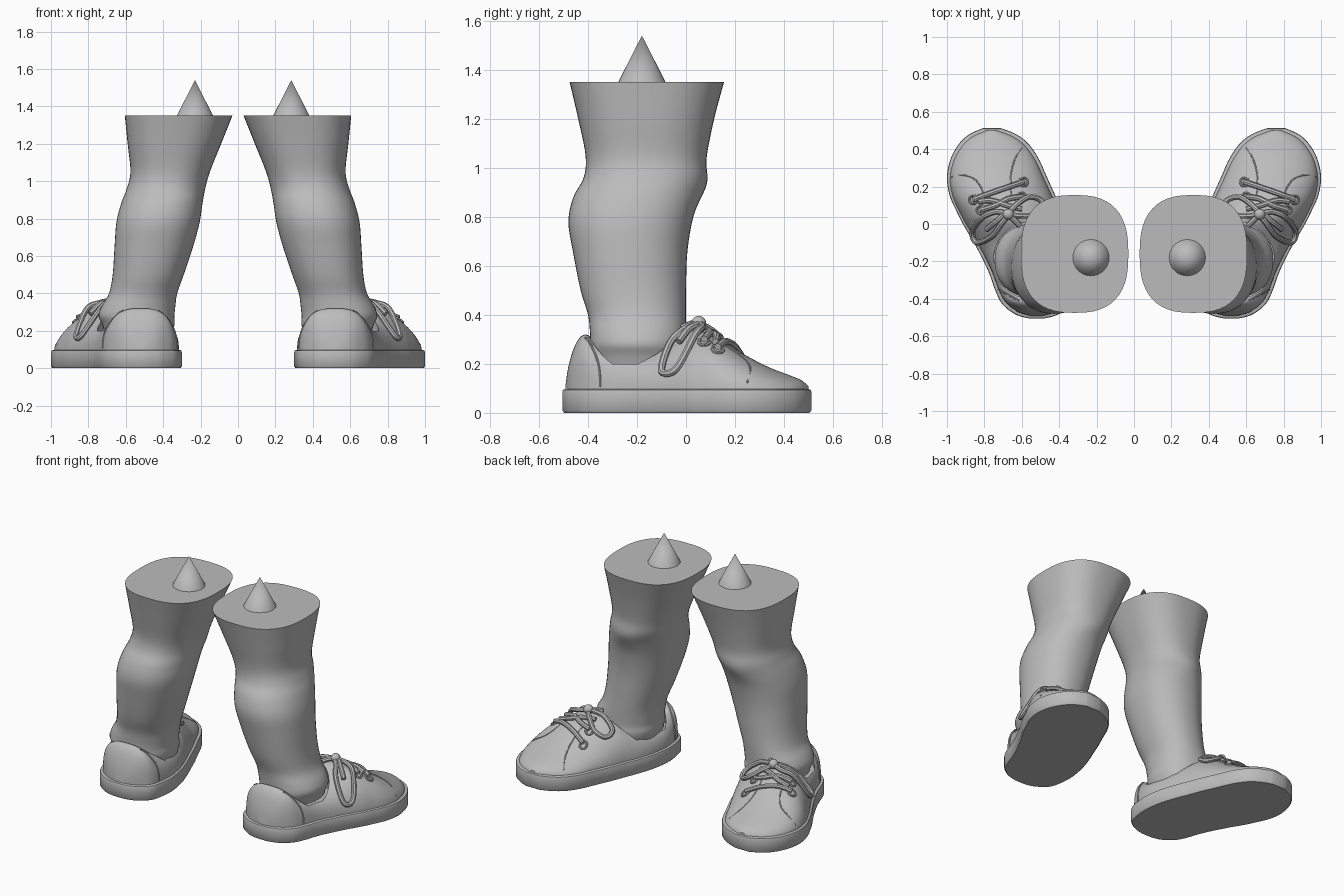
import bpy, bmesh, math
from math import sin, cos, pi, radians
from mathutils import Vector

if "Cube" in bpy.data.objects:
    bpy.data.objects.remove(bpy.data.objects["Cube"], do_unlink=True)

grey = bpy.data.materials.new("plain grey")
grey.use_nodes = True
grey.diffuse_color = (0.5, 0.5, 0.5, 1)
grey.node_tree.nodes["Principled BSDF"].inputs["Base Color"].default_value = grey.diffuse_color


def refine(rows, steps=5):
    """Smooth a table of rows with a Catmull-Rom spline."""
    rows = [Vector(r) for r in rows]
    out = []
    for i in range(len(rows) - 1):
        a, b, c = rows[max(i - 1, 0)], rows[i], rows[i + 1]
        d = rows[min(i + 2, len(rows) - 1)]
        for k in range(steps):
            t = k / steps
            out.append(b + (c - a) * (t / 2) + (a * 2 - b * 5 + c * 4 - d) * (t * t / 2)
                       + (b * 3 - a - c * 3 + d) * (t ** 3 / 2))
    return out + [rows[-1]]


def power(v, p):
    return math.copysign(abs(v) ** (2 / p), v)


def finish(ob, angle=40, mirror=True):
    """Colour, smooth and mirror a part to the other leg."""
    ob.data.materials.clear()
    ob.data.materials.append(grey)
    bpy.ops.object.select_all(action="DESELECT")
    ob.select_set(True)
    bpy.context.view_layer.objects.active = ob
    bpy.ops.object.shade_smooth_by_angle(angle=radians(angle))
    if mirror:
        ob.modifiers.new("other leg", "MIRROR").use_mirror_merge = False
    return ob


def loft(name, rings):
    """Closed solid through rings of equal point count."""
    bm = bmesh.new()
    loops = [[bm.verts.new(p) for p in ring] for ring in rings]
    n = len(loops[0])
    for a, b in zip(loops, loops[1:]):
        for i in range(n):
            j = (i + 1) % n
            bm.faces.new((a[i], a[j], b[j], b[i]))
    bm.faces.new(loops[0])
    bm.faces.new(loops[-1])
    bmesh.ops.recalc_face_normals(bm, faces=bm.faces)
    mesh = bpy.data.meshes.new(name)
    bm.to_mesh(mesh)
    bm.free()
    ob = bpy.data.objects.new(name, mesh)
    bpy.context.collection.objects.link(ob)
    return ob


def tube(name, points, radius):
    """Round cord along smoothed points."""
    points = refine(points, 6)
    curve = bpy.data.curves.new(name, "CURVE")
    curve.dimensions = "3D"
    curve.bevel_depth = radius
    curve.bevel_resolution = 2
    curve.use_fill_caps = True
    spline = curve.splines.new("POLY")
    spline.points.add(len(points) - 1)
    for sp, p in zip(spline.points, points):
        sp.co = (*p, 1)
    ob = bpy.data.objects.new(name, curve)
    bpy.context.collection.objects.link(ob)
    bpy.ops.object.select_all(action="DESELECT")
    ob.select_set(True)
    bpy.context.view_layer.objects.active = ob
    bpy.ops.object.convert(target="MESH")
    return finish(bpy.context.view_layer.objects.active)


# Legs: height, inner x, outer x, back y, front y
leg_rows = refine([
    (.15, .36, .70, -.37, -.02), (.23, .34, .725, -.385, 0), (.28, .34, .745, -.39, 0),
    (.33, .335, .73, -.392, 0), (.4, .325, .69, -.40, 0), (.5, .29, .67, -.43, 0),
    (.65, .24, .66, -.46, .005), (.78, .205, .65, -.48, .025), (.88, .19, .625, -.46, .055),
    (.96, .175, .595, -.418, .08), (1.05, .15, .575, -.41, .085), (1.2, .09, .59, -.44, .115),
    (1.35, .03, .605, -.475, .155)])
leg_rings = []
for z, x0, x1, y0, y1 in leg_rows:
    p = 2.2 + .4 * max(0, z - .9) / .45
    ring = []
    for i in range(48):
        a = 2 * pi * i / 48
        # shallow kneecap swelling on the toe side
        knee = .012 * math.exp(-((z - .92) / .06) ** 2 - ((a - pi / 2) / .35) ** 2)
        ring.append(((x0 + x1) / 2 + (x1 - x0) / 2 * power(cos(a), p),
                     (y0 + y1) / 2 + (y1 - y0) / 2 * power(sin(a), p) + knee, z))
    leg_rings.append(ring)
finish(loft("legs", leg_rings))

# Pointed pegs on the cut tops
for name, x in (("left_peg", .285), ("right_peg", -.23)):
    bpy.ops.mesh.primitive_cone_add(vertices=32, radius1=.097, radius2=0, depth=.19,
                                    location=(x, -.18, 1.445))
    peg = bpy.context.object
    peg.name = name
    finish(peg, mirror=False)

# Shoe stations from heel to toe: y, inner x, outer x, ridge height
stations = refine([
    (-.505, .48, .56, .11), (-.49, .42, .62, .2), (-.46, .37, .67, .285), (-.42, .33, .71, .32),
    (-.36, .31, .74, .285), (-.25, .30, .78, .255), (-.12, .32, .845, .27), (0, .36, .915, .33),
    (.06, .385, .945, .335), (.15, .42, .985, .295), (.25, .465, 1, .235), (.35, .51, .98, .185),
    (.43, .565, .935, .155), (.48, .63, .88, .135), (.512, .71, .81, .11)])
FLOOR, INSET = .085, .016


def station(y):
    """Centre, half width, ridge rise and section power of the upper at y."""
    y = min(max(y, stations[0][0]), stations[-1][0])
    for a, b in zip(stations, stations[1:]):
        if y <= b[0]:
            _, x0, x1, h = a.lerp(b, (y - a[0]) / (b[0] - a[0]))
            break
    p = 2 + min(1, max(0, -y / .3))
    return (x0 + x1) / 2, (x1 - x0) / 2 - INSET, h - FLOOR, p


def upper_point(y, a, grow=0):
    c, w, h, p = station(y)
    return (c + (w + grow) * power(cos(a), p), y * .975, FLOOR + (h + grow) * power(sin(a), p))


def drape(points, lift):
    """Lay plan points (x, y) on top of the shoe."""
    out = []
    for x, y in points:
        c, w, h, p = station(y / .975)
        u = min(abs(x - c) / w, .97)
        out.append((x, y, FLOOR + h * (1 - u ** p) ** (1 / p) + lift))
    return out


# Shoe upper, with an opening cut round the ankle
upper = loft("shoe_uppers", [[upper_point(s[0], pi * i / 32) for i in range(33)] for s in stations])
bpy.ops.mesh.primitive_cylinder_add(vertices=48, radius=1, depth=.4, location=(.54, -.195, .4))
cutter = bpy.context.object
cutter.name = "ankle_cutter"
cutter.scale = (.212, .208, 1)
cutter.hide_render = True
cut = upper.modifiers.new("ankle opening", "BOOLEAN")
cut.operation, cut.solver, cut.object = "DIFFERENCE", "EXACT", cutter
bpy.context.view_layer.objects.active = upper
bpy.ops.object.modifier_apply(modifier=cut.name)
bpy.data.objects.remove(cutter, do_unlink=True)
finish(upper)

# Soles follow the same outline
outline = [Vector((s[2], s[0])) for s in stations] + [Vector((s[1], s[0])) for s in reversed(stations)]


def sole_ring(z, inset):
    ring = []
    for i, p in enumerate(outline):
        d = (outline[(i + 1) % len(outline)] - outline[i - 1]).normalized()
        ring.append((p.x - d.y * inset, p.y + d.x * inset, z))
    return ring


finish(loft("soles", [sole_ring(z, i) for z, i in
                      ((0, .008), (.01, 0), (.085, 0), (.094, .003), (.098, .014))]))

# Seams: heel panel on both sides, toe cap and lace panel
for side, name in ((0, "outer_heel_seams"), (1, "inner_heel_seams")):
    path = []
    for k in range(9):
        a = radians(2 + 8 * k)
        path.append(upper_point(-.36 - .06 * (k / 8) ** 2, pi - a if side else a))
    tube(name, path, .005)
tube("outer_toe_seams", drape([(.975, .25), (.92, .262), (.86, .245), (.82, .2), (.8, .14)], 0), .004)
tube("inner_toe_seams", drape([(.60, .41), (.635, .35), (.655, .28), (.66, .2), (.65, .14)], 0), .004)

# Laces, eyelets and bow
cords = {
    "front_laces": [(.86, .13), (.78, .16), (.68, .195), (.59, .225)],
    "cross_laces": [(.6, .145), (.67, .135), (.74, .10), (.82, .075)],
    "back_cross_laces": [(.83, .12), (.76, .125), (.68, .1), (.6, .08)],
    "outer_bow_loops": [(.68, .055), (.74, .065), (.81, .035), (.865, -.04), (.84, -.1),
                        (.76, -.065), (.71, .0), (.67, .05)],
    "inner_bow_loops": [(.67, .06), (.62, .11), (.56, .145), (.495, .125), (.485, .07),
                        (.56, .045), (.62, .045), (.67, .05)],
    "bow_tails": [(.61, -.01), (.65, .03), (.69, .05), (.74, .01), (.79, -.03)],
}
for name, path in cords.items():
    tube(name, drape(path, .026 if "bow" in name else .012), .015)
for i, (x, y) in enumerate([(.86, .13), (.59, .225), (.6, .145), (.82, .075)]):
    ring = [(x + .022 * cos(k * pi / 4), y + .022 * sin(k * pi / 4)) for k in range(9)]
    tube("eyelets_%d" % (i + 1), drape(ring, .003), .007)

# Bow knot
bpy.ops.mesh.primitive_uv_sphere_add(segments=16, ring_count=10, radius=.03,
                                     location=drape([(.672, .052)], .03)[0])
knot = bpy.context.object
knot.name = "bow_knots"
bpy.ops.object.transform_apply(location=True)
finish(knot)
